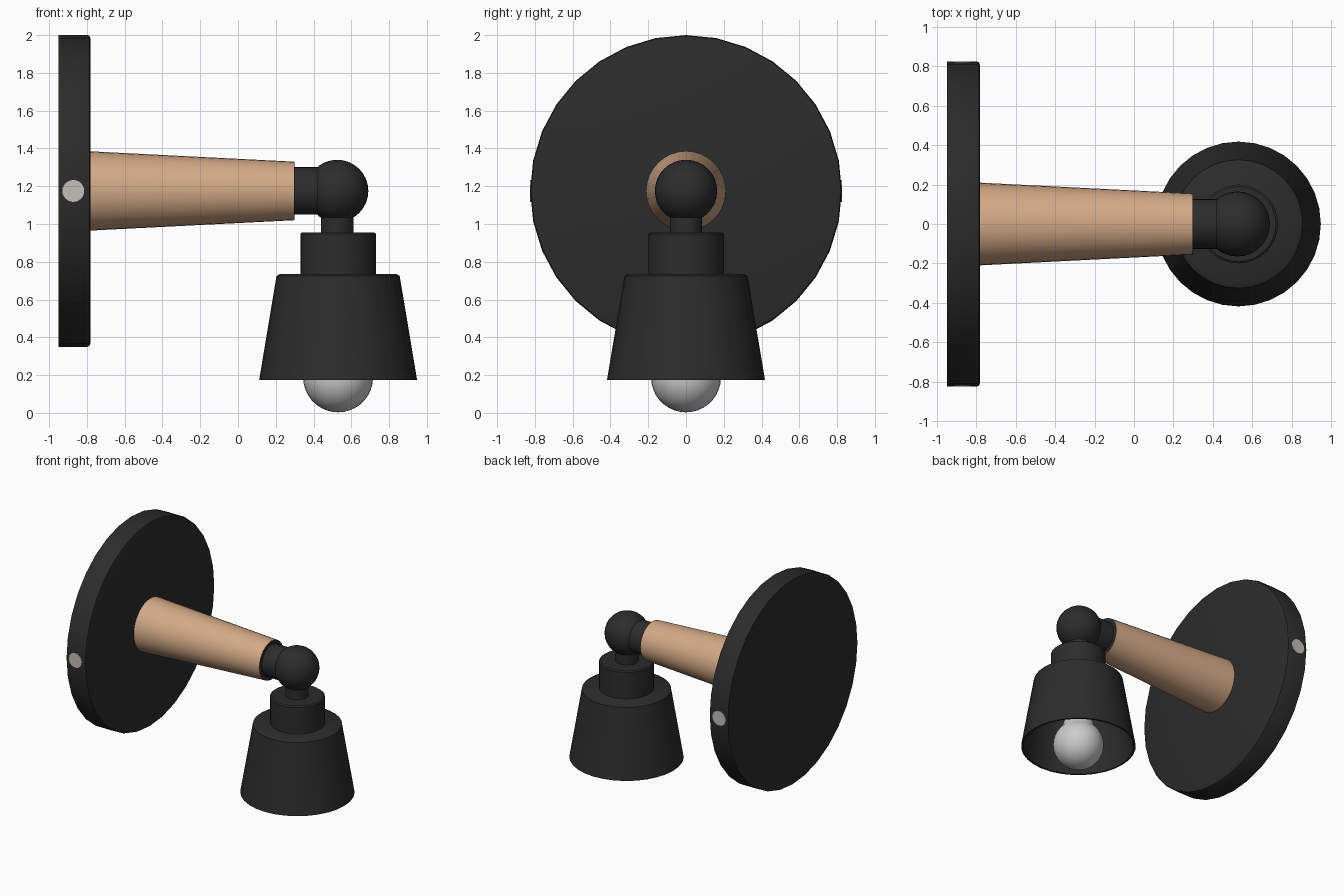
import bpy, bmesh, math
from mathutils import Matrix

if "Cube" in bpy.data.objects:
    bpy.data.objects.remove(bpy.data.objects["Cube"])


def material(name, rgb):
    m = bpy.data.materials.new(name)
    m.diffuse_color = (*rgb, 1)
    m.use_nodes = True
    m.node_tree.nodes["Principled BSDF"].inputs["Base Color"].default_value = m.diffuse_color
    return m


BLACK = material("black_metal", (0.025, 0.025, 0.025))
WOOD = material("light_wood", (0.65, 0.40, 0.24))
GLASS = material("bulb_glass", (0.62, 0.62, 0.62))
STEEL = material("screw_steel", (0.55, 0.52, 0.48))

TO_X = Matrix.Rotation(math.pi / 2, 4, 'Y')      # profile height runs along +x
TO_Y = Matrix.Rotation(-math.pi / 2, 4, 'X')     # profile height runs along +y
AXIS_Z = 1.175                                   # height of the arm axis
HEAD_X = 0.53                                    # vertical axis of the lamp head


def lathe(name, profile, mat, loc, rot=Matrix(), sides=32):
    """Revolve (radius, height) points; radius 0 makes a pole."""
    bm = bmesh.new()
    rings = []
    for r, h in profile:
        count = 1 if r == 0 else sides
        rings.append([bm.verts.new((r * math.cos(2 * math.pi * i / sides),
                                    r * math.sin(2 * math.pi * i / sides), h))
                      for i in range(count)])
    for a, b in zip(rings, rings[1:]):
        for i in range(sides):
            j = (i + 1) % sides
            quad = [a[i % len(a)], a[j % len(a)], b[j % len(b)], b[i % len(b)]]
            bm.faces.new(list(dict.fromkeys(quad)))
    bmesh.ops.recalc_face_normals(bm, faces=bm.faces)
    mesh = bpy.data.meshes.new(name)
    bm.to_mesh(mesh)
    bm.free()
    mesh.shade_smooth()
    mesh.set_sharp_from_angle(angle=math.radians(35))
    mesh.materials.append(mat)
    ob = bpy.data.objects.new(name, mesh)
    ob.matrix_world = Matrix.Translation(loc) @ rot
    bpy.context.collection.objects.link(ob)
    return ob


def arc(radius, centre, start, end, steps):
    """Profile points on a circle, angles in degrees from the bottom pole."""
    pts = []
    for k in range(steps + 1):
        a = math.radians(start + (end - start) * k / steps)
        r = radius * math.sin(a)
        pts.append((0 if r < 1e-5 else r, centre - radius * math.cos(a)))
    return pts


# Round wall plate with softened front rim
lathe("wall_plate", [(0, -0.95), (0.825, -0.95), (0.825, -0.797),
                     (0.82, -0.786), (0.808, -0.782), (0, -0.782)],
      BLACK, (0, 0, AXIS_Z), TO_X)

# Small screws on both sides of the plate rim
for name, y in (("front_screw", -0.817), ("back_screw", 0.817)):
    lathe(name, [(0, -0.008), (0.058, -0.008), (0.058, 0.008), (0, 0.008)],
          STEEL, (-0.872, y, AXIS_Z), TO_Y, 24)

# Tapered wooden arm
lathe("wooden_arm", [(0, -0.785), (0.21, -0.785), (0.155, 0.297), (0, 0.297)],
      WOOD, (0, 0, AXIS_Z), TO_X)

# Dark end cap and collar joining arm to ball
lathe("arm_collar", [(0, 0.29), (0.154, 0.29), (0.154, 0.3), (0.126, 0.3),
                     (0.126, 0.43), (0, 0.43)],
      BLACK, (0, 0, AXIS_Z), TO_X)

# Ball joint
lathe("ball_joint", arc(0.165, 0, 0, 180, 16), BLACK, (HEAD_X - 0.005, 0, AXIS_Z))

# Stem and socket cap
lathe("stem", [(0, 0.94), (0.086, 0.94), (0.086, 1.06), (0, 1.06)],
      BLACK, (HEAD_X - 0.005, 0, 0))
lathe("socket_cap", [(0, 0.715), (0.2, 0.715), (0.2, 0.948), (0.19, 0.956), (0, 0.956)],
      BLACK, (HEAD_X, 0, 0))

# Hollow conical shade, open at the bottom
lathe("shade", [(0, 0.735), (0.308, 0.735), (0.326, 0.725), (0.418, 0.175),
                (0.404, 0.175), (0.314, 0.712), (0, 0.712)],
      BLACK, (HEAD_X, 0, 0))

# Bulb with neck running up into the shade
lathe("bulb", arc(0.185, 0.188, 0, 138, 14)
      + [(0.1, 0.4), (0.085, 0.5), (0.085, 0.715), (0, 0.715)],
      GLASS, (HEAD_X, 0, 0))
